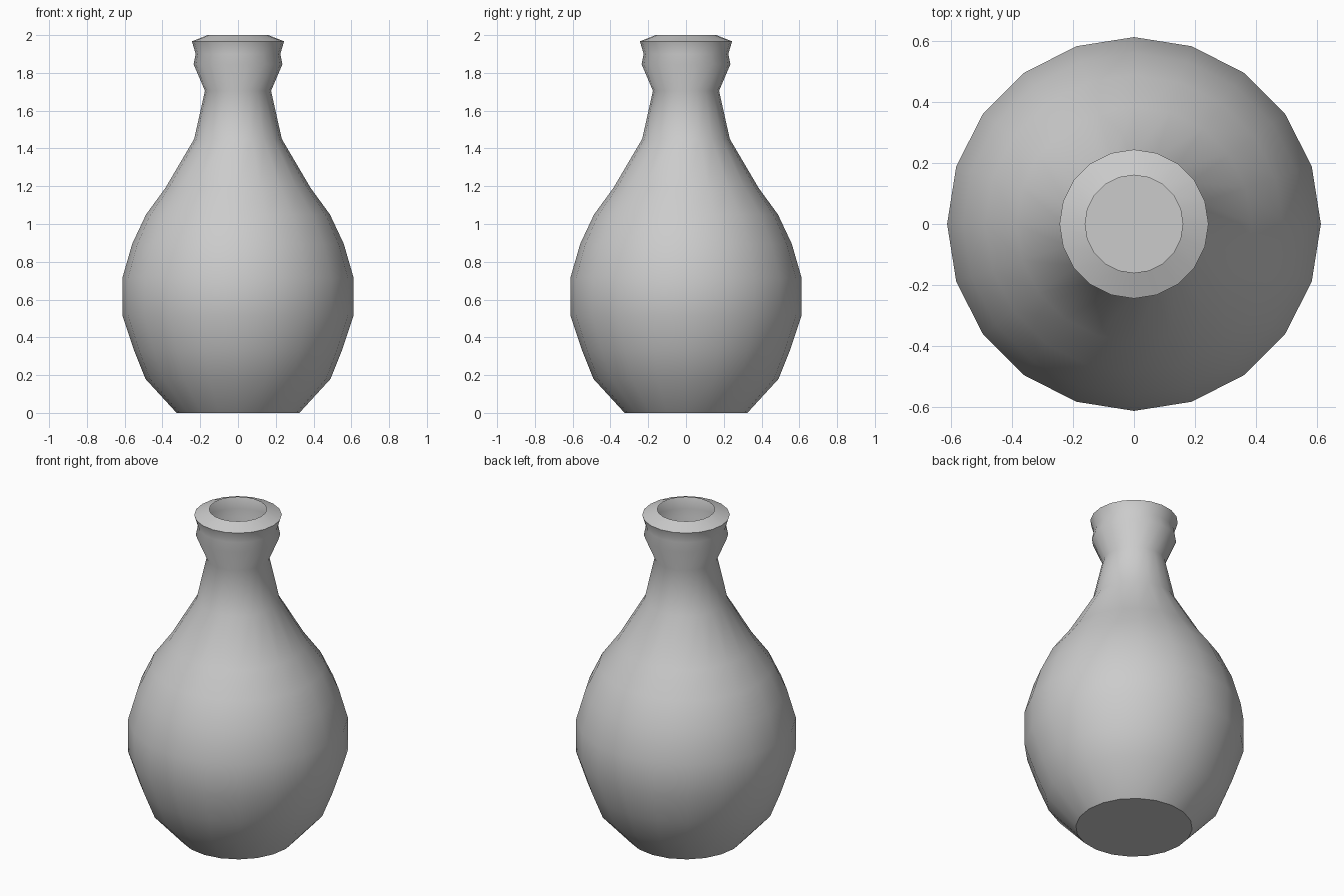
import bpy, bmesh, math

if "Cube" in bpy.data.objects:
    bpy.data.objects.remove(bpy.data.objects["Cube"])

SIDES = 20
# Bottle silhouette from foot to open mouth (radius, height)
PROFILE = [(0.325, 0), (0.49, 0.18), (0.55, 0.33), (0.612, 0.515), (0.612, 0.715),
           (0.56, 0.895), (0.487, 1.05), (0.385, 1.19), (0.232, 1.45), (0.175, 1.705),
           (0.235, 1.845), (0.224, 1.9), (0.244, 1.967), (0.16, 2.0)]

bm = bmesh.new()
rings = [[bm.verts.new((r * math.cos(2 * math.pi * i / SIDES),
                        r * math.sin(2 * math.pi * i / SIDES), z))
          for i in range(SIDES)] for r, z in PROFILE]

# Thin-walled body, neck and lip
for low, high in zip(rings, rings[1:]):
    for i in range(SIDES):
        j = (i + 1) % SIDES
        bm.faces.new((low[i], low[j], high[j], high[i]))

# Closed flat base
bm.faces.new(rings[0][::-1])

mesh = bpy.data.meshes.new("bottle")
bm.to_mesh(mesh)
bm.free()
bottle = bpy.data.objects.new("bottle", mesh)
bpy.context.collection.objects.link(bottle)

# Smooth walls, crisp base and lip edges
bpy.context.view_layer.objects.active = bottle
bottle.select_set(True)
bpy.ops.object.shade_smooth_by_angle(angle=math.radians(40))
